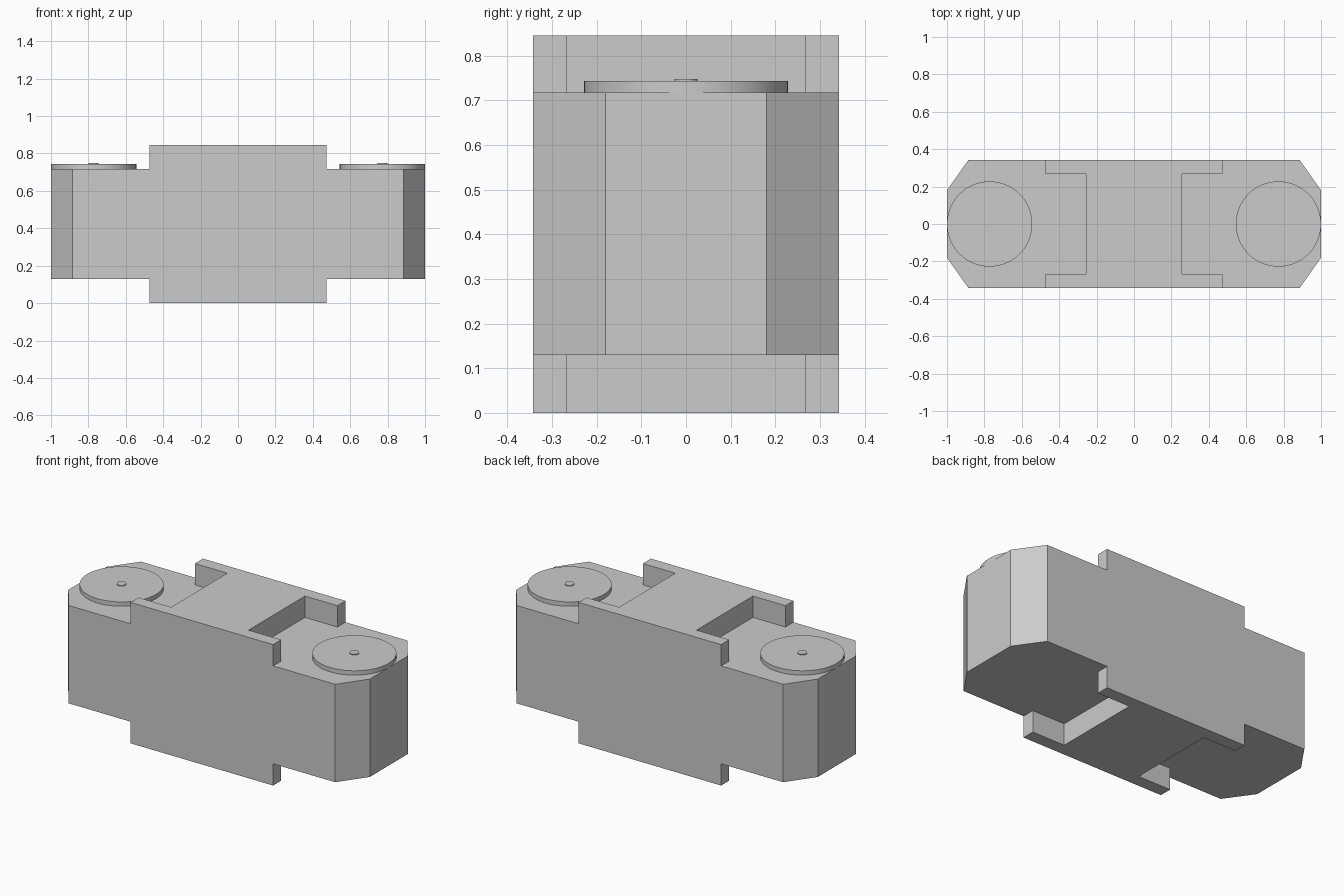
import bpy
import bmesh

cube = bpy.data.objects.get("Cube")
if cube:
    bpy.data.objects.remove(cube, do_unlink=True)

grey = bpy.data.materials.new("light grey")
grey.use_nodes = True
colour = (0.6, 0.6, 0.6, 1)
grey.diffuse_color = colour
grey.node_tree.nodes["Principled BSDF"].inputs["Base Color"].default_value = colour


def prism(name, outline, low, high):
    """Extrude a plan outline from one height to another."""
    bm = bmesh.new()
    base = bm.faces.new([bm.verts.new((x, y, low)) for x, y in outline])
    top = bmesh.ops.extrude_face_region(bm, geom=[base])["geom"]
    verts = [v for v in top if isinstance(v, bmesh.types.BMVert)]
    bmesh.ops.translate(bm, vec=(0, 0, high - low), verts=verts)
    bmesh.ops.recalc_face_normals(bm, faces=bm.faces)
    mesh = bpy.data.meshes.new(name)
    bm.to_mesh(mesh)
    bm.free()
    mesh.materials.append(grey)
    obj = bpy.data.objects.new(name, mesh)
    bpy.context.collection.objects.link(obj)


def mirrored(quarter):
    """Complete a quarter outline, listed from the x side to the y side."""
    half = quarter + [(-x, y) for x, y in reversed(quarter)]
    return half + [(-x, -y) for x, y in half]


def disc(name, x, radius, low, high, sides):
    bpy.ops.mesh.primitive_cylinder_add(
        vertices=sides, radius=radius, depth=high - low,
        location=(x, 0, (low + high) / 2))
    obj = bpy.context.object
    obj.name = name
    obj.data.materials.append(grey)
    bpy.ops.object.shade_smooth_by_angle()


BODY_LOW, BODY_HIGH, TOTAL = 0.13, 0.717, 0.845

# Main block with chamfered corners
prism("body", mirrored([(1, 0.18), (0.885, 0.343)]), BODY_LOW, BODY_HIGH)

# Raised plates with a notch at each end
notched = mirrored([(0.257, 0.267), (0.473, 0.267), (0.473, 0.343)])
prism("bottom_plate", notched, 0, BODY_LOW)
prism("top_plate", notched, BODY_HIGH, TOTAL)

# Round caps, each with a small centre pin
for side, x in (("left", 0.772), ("right", -0.772)):
    disc(side + "_cap", x, 0.228, BODY_HIGH, 0.743, 64)
    disc(side + "_pin", x, 0.026, 0.743, 0.748, 24)
